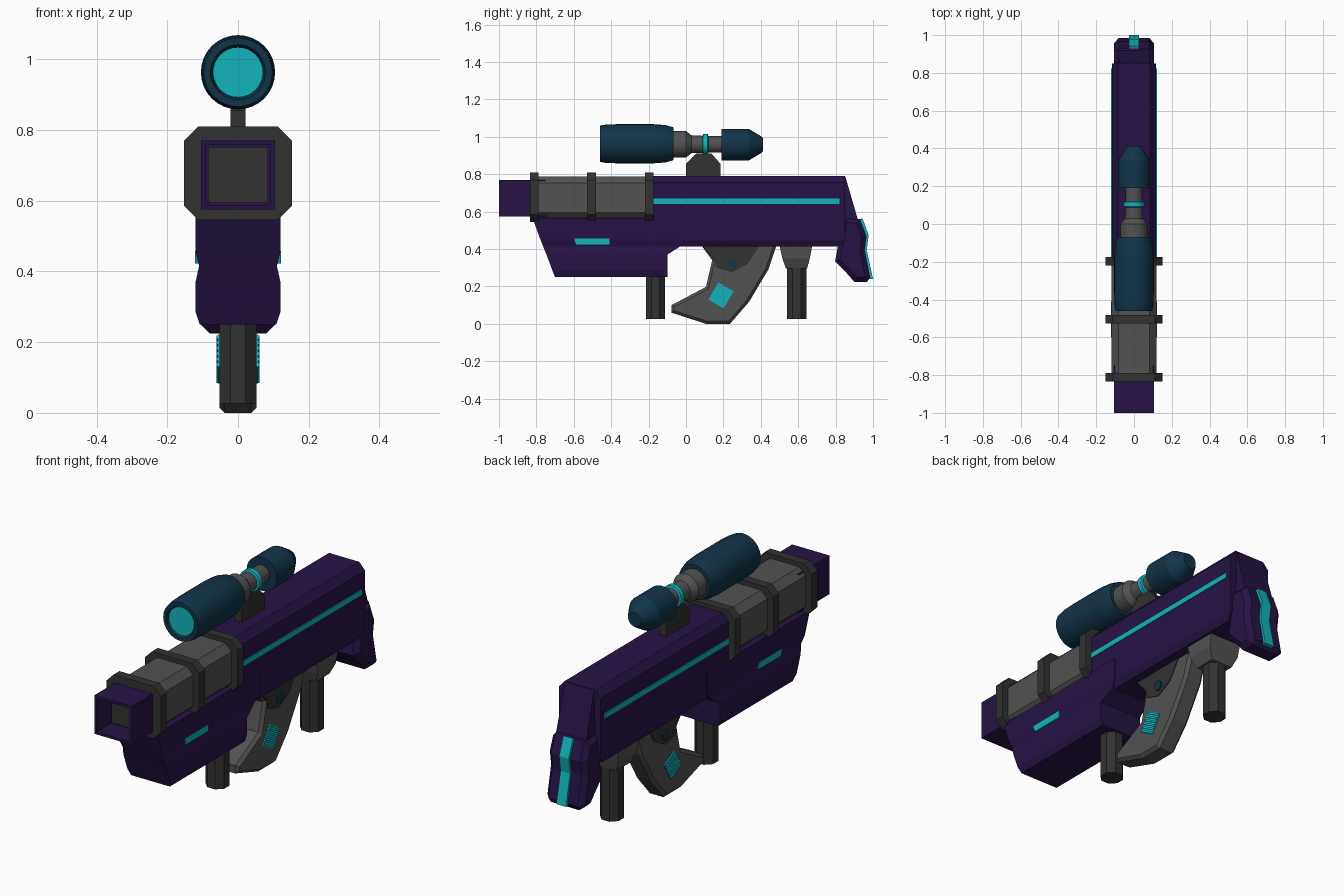
import bpy, bmesh
from math import sin, cos, pi, radians
from mathutils import Vector

if "Cube" in bpy.data.objects:
    bpy.data.objects.remove(bpy.data.objects["Cube"])


def mat(name, rgb):
    m = bpy.data.materials.new(name)
    m.diffuse_color = (*rgb, 1)
    m.use_nodes = True
    m.node_tree.nodes["Principled BSDF"].inputs["Base Color"].default_value = m.diffuse_color
    return m


PURPLE = mat("purple", (0.020, 0.007, 0.060))
CYAN = mat("cyan", (0.006, 0.46, 0.50))
BLUE = mat("deep_blue", (0.006, 0.035, 0.065))
GREY = mat("mid_grey", (0.085, 0.085, 0.085))
DARK = mat("dark_grey", (0.032, 0.032, 0.032))


def skin(name, rings, material, smooth=False):
    """Join a row of equal-length point rings with quads and cap both ends."""
    bm = bmesh.new()
    rows = [[bm.verts.new(p) for p in ring] for ring in rings]
    n = len(rows[0])
    for a, b in zip(rows, rows[1:]):
        for i in range(n):
            j = (i + 1) % n
            bm.faces.new((a[i], a[j], b[j], b[i]))
    bm.faces.new(rows[0][::-1])
    bm.faces.new(rows[-1])
    bmesh.ops.recalc_face_normals(bm, faces=bm.faces)
    me = bpy.data.meshes.new(name)
    bm.to_mesh(me)
    bm.free()
    me.materials.append(material)
    ob = bpy.data.objects.new(name, me)
    bpy.context.collection.objects.link(ob)
    if smooth:
        bpy.ops.object.select_all(action='DESELECT')
        bpy.context.view_layer.objects.active = ob
        ob.select_set(True)
        bpy.ops.object.shade_smooth_by_angle(angle=radians(30))
    return ob


def shrink(pts, d):
    """Move every edge of a closed counter-clockwise (y, z) outline inwards by d."""
    out = []
    for i, p in enumerate(pts):
        p = Vector(p)
        e1 = (p - Vector(pts[i - 1])).normalized()
        e2 = (Vector(pts[(i + 1) % len(pts)]) - p).normalized()
        n1, n2 = Vector((-e1.y, e1.x)), Vector((-e2.y, e2.x))
        out.append(p + (n1 + n2) * d / (1 + n1.dot(n2)))
    return out


def plate(name, pts, x0, x1, material, bevel=0):
    """Side outline (y, z) extruded across x, optionally with chamfered rims."""
    layers = [(x0, pts), (x1, pts)]
    if bevel:
        small = shrink(pts, bevel)
        layers = [(x0, small), (x0 + bevel, pts), (x1 - bevel, pts), (x1, small)]
    return skin(name, [[(x, p[0], p[1]) for p in q] for x, q in layers], material)


def loft(name, levels, material):
    """Stack of rectangles: (z, y front, y back, half width)."""
    return skin(name, [[(-w, a, z), (w, a, z), (w, b, z), (-w, b, z)]
                       for z, a, b, w in levels], material)


def octagon(y, w, z0, z1, c):
    return [(w, y, z0 + c), (w, y, z1 - c), (w - c, y, z1), (c - w, y, z1),
            (-w, y, z1 - c), (-w, y, z0 + c), (c - w, y, z0), (w - c, y, z0)]


def lathe(name, prof, material, n=32, zc=0.963):
    """Profile (y, r) turned around the scope axis."""
    return skin(name, [[(r * cos(2 * pi * i / n), y, zc + r * sin(2 * pi * i / n))
                        for i in range(n)] for y, r in prof], material, True)


# Square muzzle tube, hollow at the front
def square(y, w, z0, z1):
    return [(-w, y, z0), (w, y, z0), (w, y, z1), (-w, y, z1)]


skin("muzzle_tube", [square(-0.75, 0.105, 0.575, 0.77), square(-1, 0.105, 0.575, 0.77),
                     square(-1, 0.092, 0.588, 0.757), square(-0.87, 0.092, 0.588, 0.757)], PURPLE)
skin("muzzle_core", [square(-0.80, 0.085, 0.593, 0.752), square(-0.89, 0.085, 0.593, 0.752)], DARK)

# Barrel shroud with three raised bands
skin("barrel_shroud", [octagon(y, 0.118, 0.56, 0.787, 0.035) for y in (-0.82, -0.18)], GREY)
for i, y in enumerate((-0.812, -0.505, -0.197)):
    skin(f"shroud_band_{i + 1}", [octagon(y + d, 0.152, 0.545, 0.81, 0.04)
                                  for d in (-0.023, 0.023)], DARK)

# Main body, tapered rear cap and fore-end
loft("main_body", [(0.415, -0.03, 0.815, 0.10), (0.445, -0.20, 0.85, 0.116),
                   (0.755, -0.20, 0.85, 0.116), (0.79, -0.20, 0.85, 0.085)], PURPLE)
loft("rear_cap", [(0.43, 0.80, 0.88, 0.085), (0.56, 0.80, 0.918, 0.085),
                  (0.788, 0.80, 0.852, 0.08)], PURPLE)
loft("fore_end", [(0.25, -0.70, -0.10, 0.108), (0.285, -0.714, -0.10, 0.12),
                  (0.37, -0.746, -0.10, 0.12), (0.415, -0.764, -0.03, 0.11),
                  (0.455, -0.78, 0.0, 0.12), (0.565, -0.82, 0.0, 0.12)], PURPLE)

# Shoulder butt with glowing back strip
plate("shoulder_butt", [(0.84, 0.57), (0.815, 0.43), (0.797, 0.335), (0.865, 0.265), (0.90, 0.225),
                        (0.968, 0.225), (0.985, 0.25), (0.955, 0.395), (0.965, 0.47),
                        (0.93, 0.56)], -0.105, 0.105, PURPLE, 0.025)
plate("butt_strip", [(0.91, 0.55), (0.945, 0.47), (0.935, 0.395), (0.965, 0.24), (1.0, 0.24),
                     (0.966, 0.395), (0.977, 0.475), (0.943, 0.565)], -0.027, 0.027, CYAN)

# Grip
plate("grip", [(0.075, 0.43), (0.14, 0.34), (0.107, 0.198), (-0.078, 0.10), (-0.078, 0.06),
               (0.107, 0.0), (0.235, 0.0), (0.337, 0.118), (0.44, 0.29), (0.487, 0.43)],
      -0.053, 0.053, GREY, 0.015)

# Details repeated on both sides
for s, side in ((-1, "left"), (1, "right")):
    def detail(name, pts, x0, x1, m):
        plate(f"{name}_{side}", pts, s * x0, s * x1, m)

    detail("body_light", [(-0.175, 0.642), (0.822, 0.642), (0.822, 0.67), (-0.175, 0.67)],
           0.10, 0.121, CYAN)
    detail("fore_end_light", [(-0.588, 0.423), (-0.41, 0.423), (-0.41, 0.457), (-0.598, 0.457)],
           0.10, 0.121, CYAN)
    detail("grip_panel", [(0.085, 0.42), (0.155, 0.34), (0.16, 0.30), (0.245, 0.275),
                          (0.33, 0.32), (0.395, 0.42)], 0.03, 0.057, DARK)
    detail("grip_button", [(0.25 + 0.026 * cos(pi * (i + .5) / 4), 0.326 + 0.026 * sin(pi * (i + .5) / 4))
                           for i in range(8)], 0.03, 0.064, BLUE)
    # vent: tilted plate with raised slats
    a = radians(-30)

    def tilt(u0, u1, v0, v1):
        return [(0.187 + u * cos(a) - v * sin(a), 0.152 + u * sin(a) + v * cos(a))
                for u, v in ((u0, v0), (u1, v0), (u1, v1), (u0, v1))]

    detail("vent_plate", tilt(-0.047, 0.047, -0.053, 0.053), 0.03, 0.056, CYAN)
    for k in range(6):
        v = -0.045 + k * 0.018
        detail(f"vent_slat_{k + 1}", tilt(-0.047, 0.047, v - 0.005, v + 0.005), 0.05, 0.061, CYAN)

# Octagonal handle posts and the rear post socket
for name, y, top in (("front_post", -0.163, 0.27), ("rear_post", 0.592, 0.32)):
    r = 0.052 / cos(pi / 8)
    skin(name, [[(r * cos(pi * (i + .5) / 4), y + r * sin(pi * (i + .5) / 4), z)
                 for i in range(8)] for z in (0.027, top)], DARK)
loft("rear_post_socket", [(0.295, 0.535, 0.647, 0.06), (0.35, 0.515, 0.662, 0.085),
                          (0.43, 0.498, 0.677, 0.09)], GREY)

# Scope with its mount
plate("scope_mount", [(0.0, 0.78), (0.185, 0.78), (0.185, 0.855), (0.135, 0.912),
                      (0.055, 0.912), (0.0, 0.855)], -0.021, 0.021, DARK)
lathe("scope_front", [(-0.44, 0.07), (-0.46, 0.078), (-0.46, 0.097), (-0.43, 0.102), (-0.36, 0.105),
                      (-0.18, 0.105), (-0.11, 0.10), (-0.068, 0.088)], BLUE)
lathe("scope_lens", [(-0.43, 0.071), (-0.452, 0.071)], CYAN)
lathe("scope_tube", [(-0.08, 0.071), (0.0, 0.071), (0.03, 0.047), (0.165, 0.044), (0.20, 0.044)],
      GREY, zc=0.96)
lathe("scope_ring", [(0.088, 0.045), (0.092, 0.055), (0.116, 0.055), (0.12, 0.045)], CYAN, zc=0.96)
lathe("scope_eyepiece", [(0.19, 0.085), (0.335, 0.085), (0.40, 0.046), (0.412, 0.036)], BLUE, 24, 0.958)
